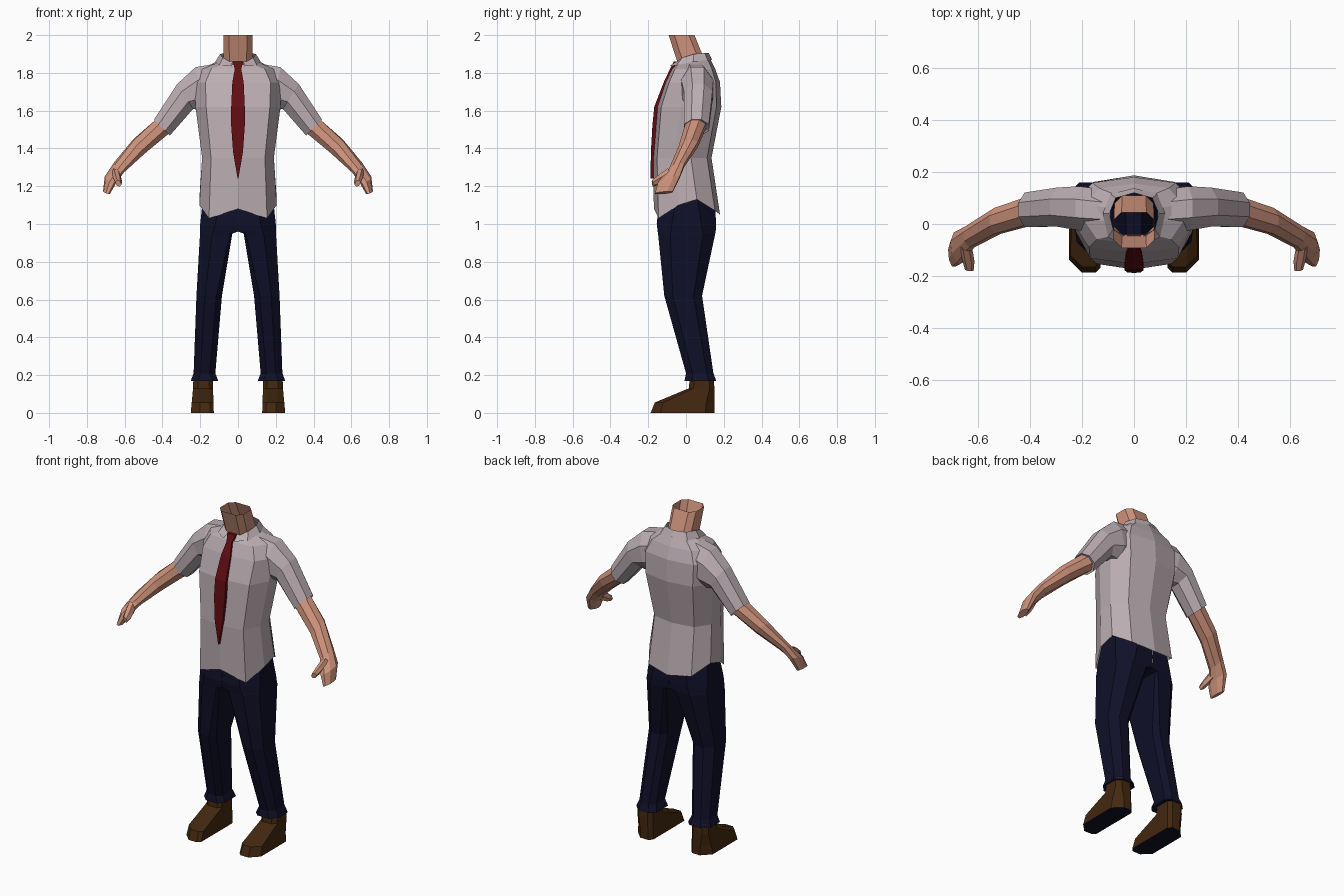
import bpy, bmesh, math
from mathutils import Vector

if "Cube" in bpy.data.objects:
    bpy.data.objects.remove(bpy.data.objects["Cube"])


def material(name, r, g, b):
    m = bpy.data.materials.new(name)
    m.diffuse_color = (r, g, b, 1)
    m.use_nodes = True
    m.node_tree.nodes["Principled BSDF"].inputs["Base Color"].default_value = m.diffuse_color
    return m


SHIRT = material("pale_grey_shirt", .50, .42, .45)
SKIN = material("skin", .62, .29, .20)
RED = material("dark_red", .12, .004, .006)
NAVY = material("navy", .005, .005, .022)
BROWN = material("brown_leather", .055, .021, .005)


def loft(name, rings, mats, start=False, end=False, closed=True, mirror=False):
    """Skin a list of equal-length rings with flat quads."""
    bm = bmesh.new()
    rows = [[bm.verts.new(p) for p in ring] for ring in rings]
    n = len(rows[0])
    for a, b in zip(rows, rows[1:]):
        for i in range(n if closed else n - 1):
            j = (i + 1) % n
            bm.faces.new((a[i], a[j], b[j], b[i]))
    if start:
        bm.faces.new(rows[0])
    if end:
        bm.faces.new(rows[-1])
    # drop hidden walls lying on the mirror plane
    if mirror:
        inner = [f for f in bm.faces if all(abs(v.co.x) < .006 for v in f.verts)]
        bmesh.ops.delete(bm, geom=inner, context='FACES')
    bmesh.ops.recalc_face_normals(bm, faces=bm.faces)
    me = bpy.data.meshes.new(name)
    bm.to_mesh(me)
    bm.free()
    for m in mats:
        me.materials.append(m)
    ob = bpy.data.objects.new(name, me)
    bpy.context.collection.objects.link(ob)
    if mirror:
        mod = ob.modifiers.new("mirror", 'MIRROR')
        mod.merge_threshold = .002
    return ob


def box_ring(z, x0, x1, y0, y1, ci, co):
    """Rectangle with cut corners: ci on the inner side, co on the outer."""
    return [(x0 + ci, y0, z), (x1 - co, y0, z), (x1, y0 + co, z), (x1, y1 - co, z),
            (x1 - co, y1, z), (x0 + ci, y1, z), (x0, y1 - ci, z), (x0, y0 + ci, z)]


def limb_ring(center, up, depth, n=8):
    """Polygon spanned by an up vector and a depth vector."""
    c, u, d = Vector(center), Vector(up), Vector(depth)
    k = 1 / math.cos(math.pi / n)
    ring = []
    for i in range(n):
        a = 2 * math.pi * (i + .5) / n
        ring.append(c + k * (u * math.cos(a) + d * math.sin(a)))
    return ring


# Shirt body: half outline scaled to each level, hem with dipped front corners
HALF = [(0, -1), (.75, -.86), (1, -.25), (1, .3), (.7, .85), (0, 1)]
HEM = [1.08, 1.03, 1.10, 1.13, 1.07, 1.05]


def torso_ring(z, w, yf, yb, tilt=0, zs=None):
    mid, half = (yf + yb) / 2, (yb - yf) / 2
    pts = []
    for i, (u, v) in enumerate(HALF):
        y = mid + v * half
        pts.append((u * w, y, zs[i] if zs else z + tilt * y))
    return pts + [(-x, y, z) for x, y, z in pts[-2:0:-1]]


loft("shirt_body", [
    torso_ring(0, .205, -.17, .18, zs=HEM),
    torso_ring(1.35, .19, -.175, .135),
    torso_ring(1.62, .225, -.155, .187),
    torso_ring(1.75, .23, -.11, .18),
    torso_ring(1.82, .19, -.075, .155),
    torso_ring(1.855, .10, -.055, .125, tilt=.2)], [SHIRT])

# Short sleeves, with the hem turned slightly inward
loft("sleeves", [
    limb_ring((.10, .05, 1.745), (.01, 0, .105), (0, .08, 0)),
    limb_ring((.20, .06, 1.715), (.025, 0, .115), (0, .085, 0)),
    limb_ring((.28, .065, 1.675), (.042, 0, .066), (0, .075, 0)),
    limb_ring((.403, .055, 1.51), (.042, 0, .042), (0, .066, 0)),
    limb_ring((.40, .053, 1.515), (.033, 0, .033), (0, .052, 0))],
    [SHIRT], mirror=True)

# Collar: flared band, open at the front
TOP = [(.028, -.05, 1.86), (.08, -.02, 1.88), (.095, .04, 1.90),
       (.07, .10, 1.905), (0, .12, 1.905)]
LOW = [(.035, -.088, 1.835), (.10, -.05, 1.84), (.12, .04, 1.86),
       (.09, .115, 1.865), (0, .138, 1.87)]
loft("collar", [TOP, LOW], [SHIRT], closed=False, mirror=True)

# Neck: open tube leaning forward
loft("neck", [
    box_ring(1.84, -.075, .075, -.04, .11, .03, .03),
    box_ring(2.0, -.078, .078, -.092, .045, .03, .03)], [SKIN])

# Tie: knot, widening blade and pointed tip
TIE = [(1.86, .027, -.065), (1.82, .017, -.085), (1.75, .030, -.118),
       (1.62, .036, -.168), (1.52, .036, -.178), (1.38, .026, -.186), (1.24, .002, -.188)]
loft("tie", [[(-w, y, z), (w, y, z), (w, y + .02, z), (-w, y + .02, z)]
             for z, w, y in TIE], [RED], start=True, end=True)

# Forearms running into flat hands
loft("forearms_and_hands", [
    limb_ring((.39, .053, 1.525), (.036, 0, .036), (0, .054, 0)),
    limb_ring((.525, .012, 1.41), (.030, 0, .034), (0, .050, .01)),
    limb_ring((.632, -.050, 1.297), (.024, 0, .020), (.008, .040, .012)),
    limb_ring((.675, -.090, 1.235), (.028, 0, .010), (.006, .058, .016)),
    limb_ring((.697, -.118, 1.165), (.016, 0, .006), (.004, .046, .004))],
    [SKIN], end=True, mirror=True)

# Thumbs
loft("thumbs", [
    limb_ring((.645, -.090, 1.265), (.018, 0, .020), (.010, .012, -.016), 6),
    limb_ring((.637, -.140, 1.235), (.018, 0, .018), (.010, .006, -.014), 6),
    limb_ring((.633, -.178, 1.215), (.012, 0, .012), (.008, .003, -.010), 6)],
    [SKIN], end=True, mirror=True)

# Trousers: hips joined at the middle, tapering legs, flared cuffs
loft("trousers", [
    box_ring(1.14, 0, .185, -.14, .15, .001, .09),
    box_ring(1.00, 0, .20, -.155, .16, .001, .08),
    box_ring(.96, 0, .20, -.15, .157, .001, .07),
    box_ring(.95, .03, .201, -.148, .155, .012, .065),
    box_ring(.62, .085, .22, -.115, .085, .03, .045),
    box_ring(.21, .12, .235, .0, .145, .03, .035),
    box_ring(.17, .105, .25, -.008, .16, .03, .04),
    box_ring(.175, .135, .23, .02, .145, .02, .03)],
    [NAVY], mirror=True)

# Shoes: ankle, sloping instep, toe and dark sole
shoes = loft("shoes", [
    box_ring(.19, .133, .236, .02, .148, .02, .025),
    box_ring(.13, .132, .238, .015, .15, .02, .025),
    box_ring(.055, .13, .245, -.165, .152, .02, .045),
    box_ring(0, .128, .25, -.187, .152, .02, .05)],
    [BROWN, NAVY], start=True, end=True, mirror=True)
for f in shoes.data.polygons:
    f.material_index = 1 if f.normal.z < -.5 else 0
